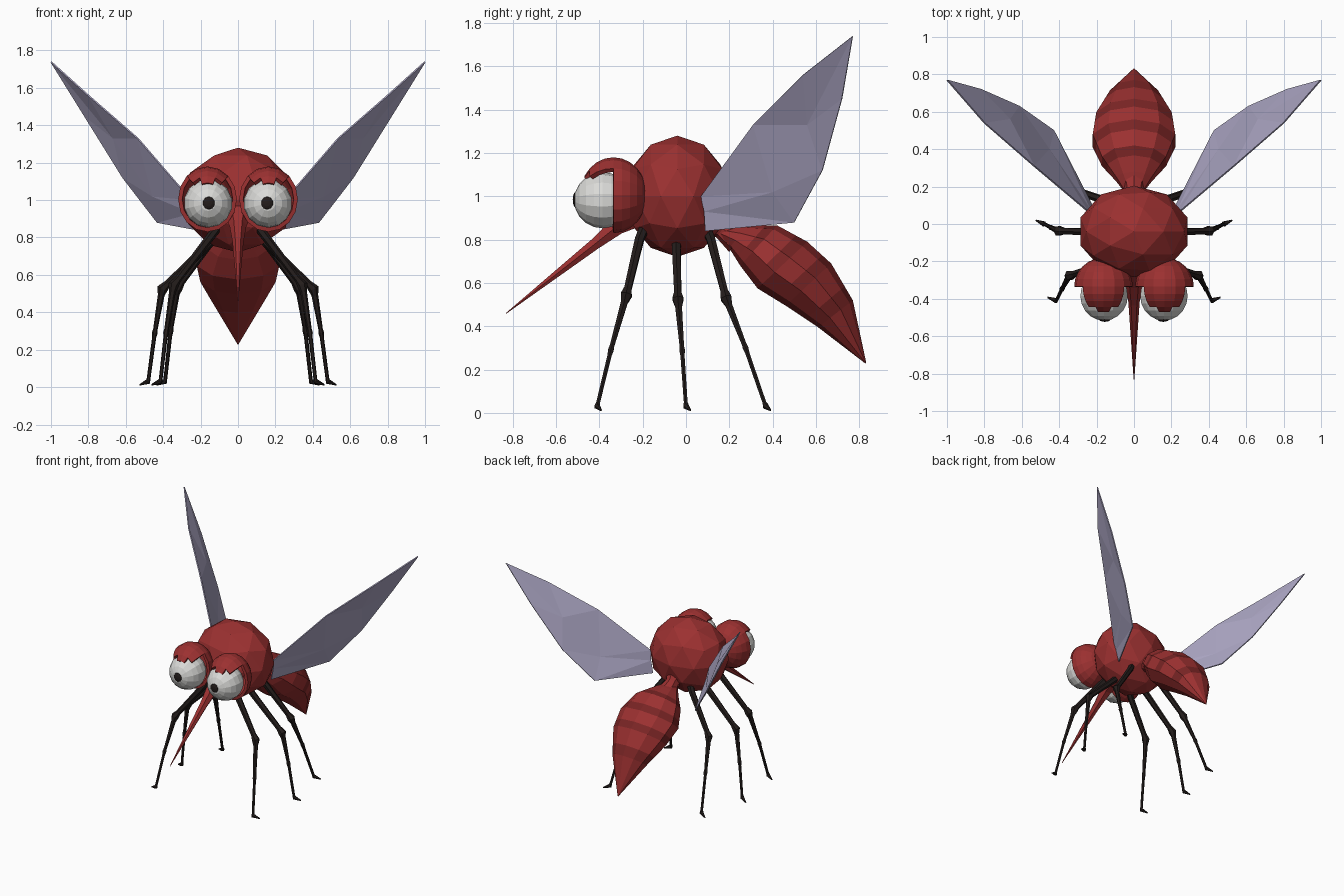
import bpy, bmesh, math
from mathutils import Vector, Matrix

if "Cube" in bpy.data.objects:
    bpy.data.objects.remove(bpy.data.objects["Cube"])


def material(name, rgb):
    m = bpy.data.materials.new(name)
    m.diffuse_color = (*rgb, 1)
    m.use_nodes = True
    m.node_tree.nodes["Principled BSDF"].inputs["Base Color"].default_value = m.diffuse_color
    return m


RED = material("body_red", (0.33, 0.03, 0.03))
BAND = material("band_dark_red", (0.19, 0.018, 0.018))
WHITE = material("eye_white", (0.70, 0.70, 0.68))
DARK = material("leg_dark", (0.017, 0.012, 0.011))
WING = material("wing_lilac", (0.42, 0.39, 0.56))


def finish(name, bm, *mats):
    bmesh.ops.recalc_face_normals(bm, faces=bm.faces)
    me = bpy.data.meshes.new(name)
    bm.to_mesh(me)
    bm.free()
    for m in mats:
        me.materials.append(m)
    ob = bpy.data.objects.new(name, me)
    bpy.context.collection.objects.link(ob)
    return ob


def skin(rings):
    """Join rings of points into a capped body; returns bmesh and face rows."""
    bm = bmesh.new()
    loops = [[bm.verts.new(p) for p in r] for r in rings]
    rows, n = [], len(rings[0])
    for a, b in zip(loops, loops[1:]):
        rows.append([bm.faces.new((a[i], a[(i + 1) % n], b[(i + 1) % n], b[i]))
                     for i in range(n)])
    bm.faces.new(loops[0])
    bm.faces.new(loops[-1][::-1])
    return bm, rows


def tube(name, pts, radii, mat, sides=6):
    """Round tube through points with a radius at each point."""
    pts = [Vector(p) for p in pts]
    rings = []
    for i, (p, r) in enumerate(zip(pts, radii)):
        d = (pts[min(i + 1, len(pts) - 1)] - pts[max(i - 1, 0)]).normalized()
        u = d.cross(Vector((0, 1, 0.1))).normalized()
        v = d.cross(u)
        rings.append([p + r * (u * math.cos(t) + v * math.sin(t))
                      for t in (2 * math.pi * k / sides for k in range(sides))])
    return finish(name, skin(rings)[0], mat)


def ball(center, size, seg, rings):
    """UV sphere with its poles along y."""
    bm = bmesh.new()
    mat = (Matrix.Translation(center) @ Matrix.Diagonal((*size, 1))
           @ Matrix.Rotation(math.pi / 2, 4, 'X'))
    bmesh.ops.create_uvsphere(bm, u_segments=seg, v_segments=rings, radius=1, matrix=mat)
    return bm


# Thorax
bm = bmesh.new()
bmesh.ops.create_icosphere(bm, subdivisions=2, radius=1,
                           matrix=Matrix.Translation((0, -0.04, 1.0))
                           @ Matrix.Diagonal((0.30, 0.245, 0.28, 1)))
finish("thorax", bm, RED)

# Waist and proboscis
tube("waist", [(0, 0.08, 0.92), (0, 0.17, 0.85), (0, 0.24, 0.80)],
     [0.09, 0.05, 0.07], RED, 8)
tube("proboscis", [(0, -0.22, 0.93), (0, -0.32, 0.86), (0, -0.42, 0.78), (0, -0.83, 0.46)],
     [0.08, 0.045, 0.03, 0.002], RED, 6)

# Abdomen: key sections as (top y, top z, bottom y, bottom z, half width)
keys = [(0.18, 0.86, 0.15, 0.81, 0.045), (0.28, 0.866, 0.20, 0.76, 0.10),
        (0.42, 0.866, 0.25, 0.68, 0.18), (0.56, 0.79, 0.33, 0.575, 0.232),
        (0.67, 0.69, 0.46, 0.495, 0.212), (0.77, 0.52, 0.61, 0.395, 0.135),
        (0.832, 0.232, 0.828, 0.228, 0.003)]
sections = [keys[0]]
for a, b in zip(keys, keys[1:]):
    sections.append(tuple(p + 0.62 * (q - p) for p, q in zip(a, b)))
    sections.append(b)
sections.pop(-2)
rings, N = [], 10
for ty, tz, by, bz, w in sections:
    top, bot = Vector((0, ty, tz)), Vector((0, by, bz))
    rings.append([(top + bot) / 2 + (top - bot) / 2 * math.cos(t) + Vector((w * math.sin(t), 0, 0))
                  for t in (2 * math.pi * k / N for k in range(N))])
bm, rows = skin(rings)
for r in (3, 5, 7, 9):
    for k, f in enumerate(rows[r]):
        if k not in (3, 4, 5, 6):          # bands skip the belly
            f.material_index = 1
finish("abdomen", bm, RED, BAND)

# Leg joints: hip, thigh, knee, mid shin, ankle, toe
legs = {
    "front": [(0.09, -0.18, 0.88), (0.15, -0.215, 0.80), (0.345, -0.275, 0.545),
              (0.385, -0.347, 0.29), (0.415, -0.41, 0.03), (0.462, -0.392, 0.012)],
    "middle": [(0.09, -0.04, 0.85), (0.15, -0.045, 0.77), (0.405, -0.037, 0.525),
               (0.445, -0.018, 0.29), (0.48, 0.0, 0.03), (0.525, 0.02, 0.012)],
    "rear": [(0.08, 0.08, 0.88), (0.13, 0.115, 0.80), (0.325, 0.185, 0.53),
             (0.36, 0.275, 0.30), (0.39, 0.368, 0.03), (0.435, 0.39, 0.012)],
}
# Wing outline: leading edge, fold line and trailing edge, root to tip
lead = [(0.25, 0.07, 1.00), (0.535, 0.31, 1.33), (0.80, 0.54, 1.56)]
fold = [(0.24, 0.085, 0.93), (0.455, 0.40, 1.02), (0.665, 0.56, 1.33)]
trail = [(0.22, 0.09, 0.84), (0.43, 0.50, 0.88), (0.615, 0.63, 1.12), (0.82, 0.72, 1.45)]
tip = (1.0, 0.77, 1.74)

for s, side in ((1, "left"), (-1, "right")):
    def mir(p):
        return Vector((p[0] * s, p[1], p[2]))

    # Legs with swollen joints
    for name, pts in legs.items():
        h, t, k, m, a, e = [mir(p) for p in pts]
        path = [h, t, t.lerp(k, 0.88), k, k.lerp(m, 0.15), k.lerp(m, 0.92), m,
                m.lerp(a, 0.1), m.lerp(a, 0.93), a, e]
        tube(f"{name}_leg_{side}", path,
             [0.025, 0.023, 0.019, 0.029, 0.018, 0.012, 0.015,
              0.011, 0.010, 0.015, 0.004], DARK)

    # Folded wing sheet
    bm = bmesh.new()
    L, F, T = [[bm.verts.new(mir(p)) for p in row] for row in (lead, fold, trail)]
    P = bm.verts.new(mir(tip))
    for f in ((L[0], F[0], F[1]), (L[0], F[1], L[1]), (L[1], F[1], F[2]), (L[1], F[2], L[2]),
              (L[2], F[2], P), (F[0], T[0], T[1]), (F[0], T[1], F[1]), (F[1], T[1], T[2]),
              (F[1], T[2], F[2]), (F[2], T[2], T[3]), (F[2], T[3], P)):
        bm.faces.new(f)
    wing = finish("wing_" + side, bm, WING)
    mod = wing.modifiers.new("thickness", 'SOLIDIFY')
    mod.thickness, mod.offset = 0.008, 0

    # Eye socket with an overhanging upper lid
    c = Vector((0.163 * s, -0.335, 1.005))
    bm = ball(c, (0.157, 0.155, 0.175), 16, 12)
    hole = [f for f in bm.faces
            if f.calc_center_median().y < c.y - 0.01 and f.calc_center_median().z < c.z + 0.095]
    bmesh.ops.delete(bm, geom=hole, context='FACES')
    lid = finish("eye_socket_" + side, bm, RED)
    mod = lid.modifiers.new("thickness", 'SOLIDIFY')
    mod.thickness, mod.offset = 0.022, -1

    # Eyeball and pupil
    finish("eyeball_" + side, ball(Vector((0.16 * s, -0.385, 0.982)), (0.13, 0.132, 0.13), 14, 10), WHITE)
    finish("pupil_" + side, ball(Vector((0.156 * s, -0.509, 0.984)), (0.034, 0.014, 0.036), 10, 6), DARK)
